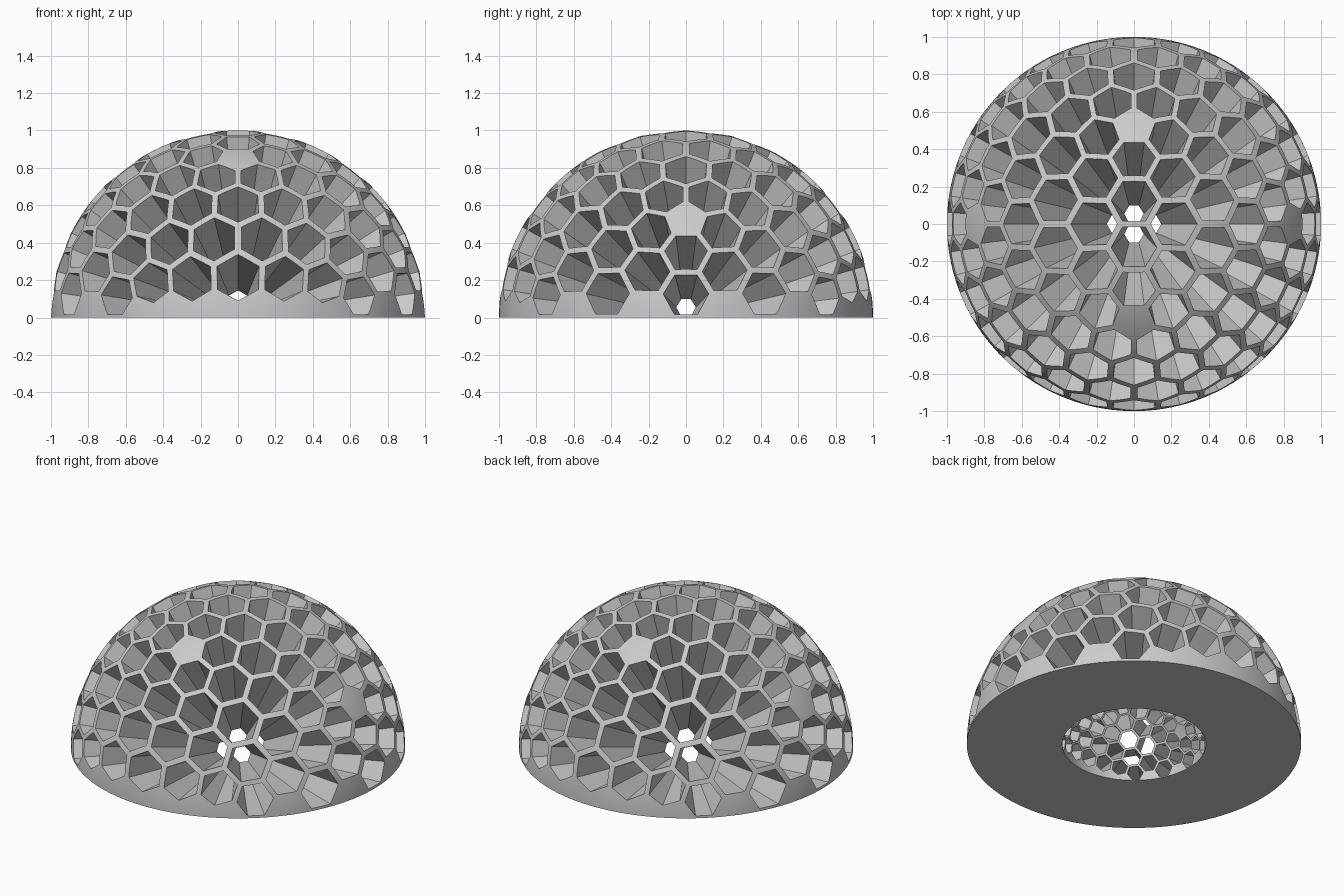
import bpy, bmesh, math
from mathutils import Vector

cube = bpy.data.objects.get("Cube")
if cube:
    bpy.data.objects.remove(cube, do_unlink=True)

FREQ = 5          # geodesic divisions per icosahedron edge
INNER = 0.43      # radius of the hollow core
OPENING = 0.865   # opening size relative to its cell

# Icosahedron with its two-fold axis pointing up
phi = (1 + math.sqrt(5)) / 2
corners = []
for a in (-1, 1):
    for b in (-phi, phi):
        corners += [Vector((0, a, b)), Vector((b, 0, a)), Vector((a, b, 0))]


def touching(p, q):
    return abs((p - q).length - 2) < 0.01


n = len(corners)
triangles = [(corners[i], corners[j], corners[k])
             for i in range(n) for j in range(i + 1, n) for k in range(j + 1, n)
             if touching(corners[i], corners[j]) and touching(corners[j], corners[k])
             and touching(corners[i], corners[k])]

# Each geodesic point becomes a cell outlined by the centres of its triangles
cells = {}
for A, B, C in triangles:
    def grid(i, j):
        return (A * (FREQ - i - j) + B * i + C * j).normalized()

    small = []
    for i in range(FREQ):
        for j in range(FREQ - i):
            small.append((grid(i, j), grid(i + 1, j), grid(i, j + 1)))
            if i + j < FREQ - 1:
                small.append((grid(i + 1, j), grid(i + 1, j + 1), grid(i, j + 1)))
    for tri in small:
        middle = sum(tri, Vector()).normalized()
        for p in tri:
            key = tuple(round(c, 3) + 0.0 for c in p)
            cells.setdefault(key, (p, []))[1].append(middle)


def sorted_around(centre, points):
    u = centre.orthogonal().normalized()
    v = centre.cross(u)
    return sorted(points, key=lambda p: math.atan2(p.dot(v), p.dot(u)))


# Outer skin: open hexagons become rims, pentagons and base cells stay solid
bm = bmesh.new()
for centre, outline in cells.values():
    if centre.z < -0.01:
        continue
    ring = sorted_around(centre, outline)
    is_open = len(ring) == 6 and centre.z > 0.01
    for p, q in zip(ring, ring[1:] + ring[:1]):
        if is_open:
            loop = [p, q, centre.lerp(q, OPENING), centre.lerp(p, OPENING)]
        else:
            loop = [p, q, centre]
        bm.faces.new([bm.verts.new(c) for c in loop])
bmesh.ops.remove_doubles(bm, verts=bm.verts[:], dist=0.001)
bmesh.ops.subdivide_edges(bm, edges=bm.edges[:], cuts=2, use_grid_fill=True)
for v in bm.verts:
    v.co.normalize()

# Trim to a dome
bmesh.ops.bisect_plane(bm, geom=bm.verts[:] + bm.edges[:] + bm.faces[:], dist=0.0001,
                       plane_co=(0, 0, 0), plane_no=(0, 0, 1), clear_inner=True)

# Inner skin, joined to the outer one by radial walls and the flat base
rims = [e for e in bm.edges if e.is_boundary]
outer_faces = bm.faces[:]
inner = {v: bm.verts.new(v.co * INNER) for v in bm.verts[:]}
for f in outer_faces:
    bm.faces.new([inner[v] for v in reversed(f.verts)])
for e in rims:
    a, b = e.verts
    bm.faces.new([a, b, inner[b], inner[a]])
bmesh.ops.recalc_face_normals(bm, faces=bm.faces[:])

mesh = bpy.data.meshes.new("honeycomb_dome")
bm.to_mesh(mesh)
bm.free()
dome = bpy.data.objects.new("honeycomb_dome", mesh)
bpy.context.collection.objects.link(dome)

# Plain grey
grey = bpy.data.materials.new("light_grey")
grey.use_nodes = True
colour = (0.6, 0.6, 0.6, 1)
grey.diffuse_color = colour
grey.node_tree.nodes["Principled BSDF"].inputs["Base Color"].default_value = colour
mesh.materials.append(grey)

# Smooth skin with crisp rims
bpy.ops.object.select_all(action='DESELECT')
dome.select_set(True)
bpy.context.view_layer.objects.active = dome
bpy.ops.object.shade_smooth_by_angle(angle=math.radians(25))
